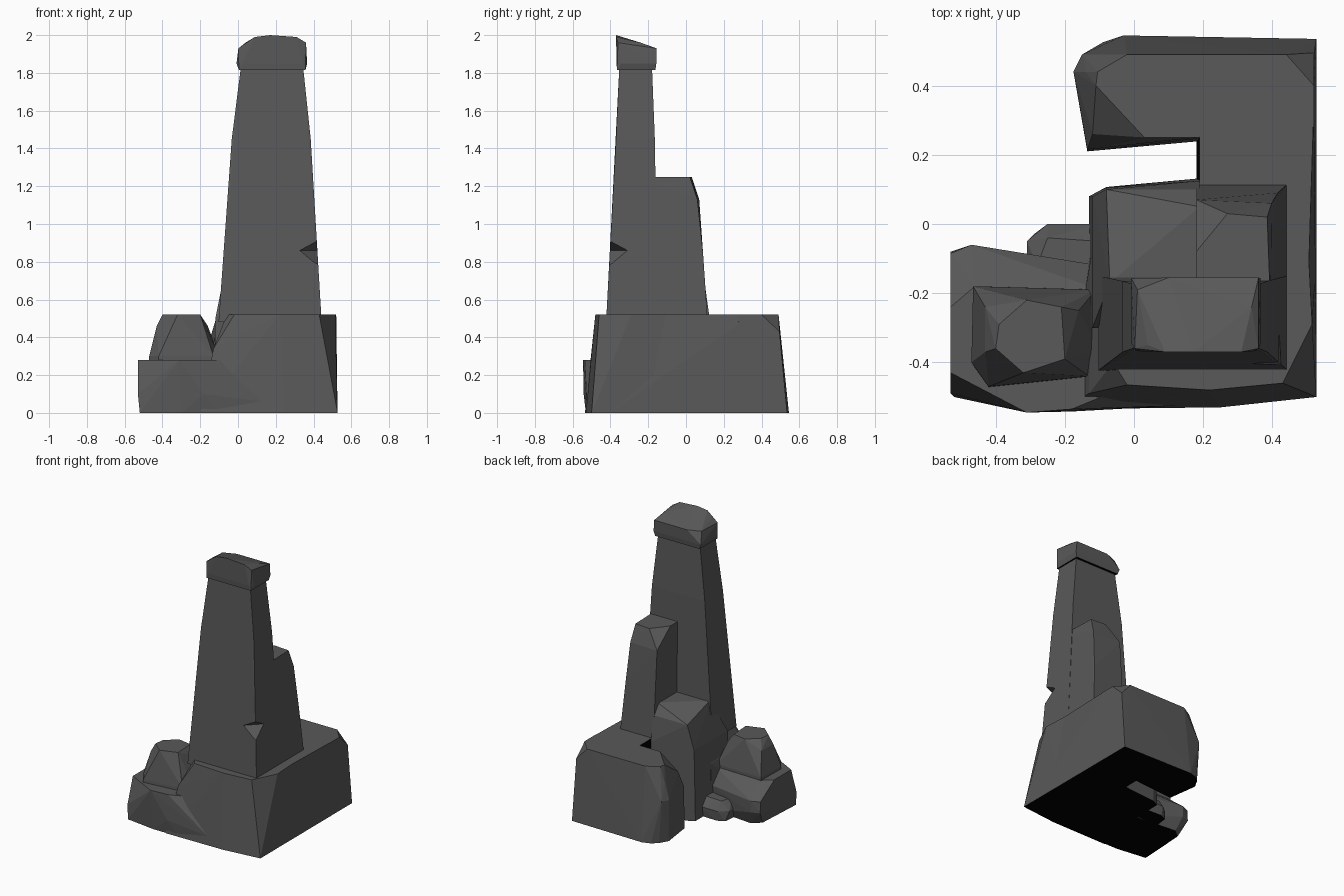
import bpy, bmesh


def material(name, v):
    m = bpy.data.materials.new(name)
    m.diffuse_color = (v, v, v, 1)
    return m


stone = material("dark grey stone", 0.1)
black = material("black underside", 0.0)


def rock(name, *levels):
    """Flat-faced convex rock from (height, outline points) levels."""
    bm = bmesh.new()
    for z, pts in levels:
        for x, y in pts:
            bm.verts.new((x, y, z))
    bmesh.ops.convex_hull(bm, input=bm.verts[:])
    loose = [v for v in bm.verts if not v.link_faces]
    bmesh.ops.delete(bm, geom=loose, context='VERTS')
    bmesh.ops.dissolve_limit(bm, angle_limit=0.02, verts=bm.verts[:], edges=bm.edges[:])
    bmesh.ops.recalc_face_normals(bm, faces=bm.faces[:])
    me = bpy.data.meshes.new(name)
    bm.to_mesh(me)
    bm.free()
    me.materials.append(stone)
    me.materials.append(black)
    ob = bpy.data.objects.new(name, me)
    bpy.context.collection.objects.link(ob)
    return ob


def combine(target, others, op='UNION'):
    """Merge (or carve) other rocks with the target and remove them."""
    for o in others:
        m = target.modifiers.new("merge", 'BOOLEAN')
        m.operation, m.object, m.solver = op, o, 'EXACT'
        bpy.context.view_layer.objects.active = target
        bpy.ops.object.modifier_apply(modifier=m.name)
        bpy.data.objects.remove(o)


# Base: front, right and back blocks around an open gap
front = rock("rock_formation",
    (0, [(-.2, -.535), (.1, -.52), (.25, -.53), (.527, -.5), (.527, -.1), (-.13, -.1)]),
    (.34, [(-.13, -.49), (-.125, -.1)]),
    (.52, [(-.02, -.465), (.22, -.48), (.43, -.46), (.515, -.29), (.505, -.1), (-.05, -.1), (-.06, -.4)]))
right = rock("right_block",
    (0, [(.18, -.4), (.527, -.4), (.527, .35), (.18, .35)]),
    (.52, [(.19, -.4), (.5, -.28), (.49, -.2), (.52, .35), (.19, .35)]))
back = rock("back_block",
    (0, [(-.135, .21), (-.165, .43), (-.13, .49), (-.09, .525), (-.03, .545), (.2, .54), (.527, .535), (.527, .27), (.185, .24)]),
    (.3, [(-.135, .215), (-.175, .44), (-.15, .49)]),
    (.42, [(-.12, .26), (-.14, .44)]),
    (.43, [(.521, .495)]),
    (.52, [(-.11, .4), (-.105, .44), (-.02, .49), (.44, .49), (.52, .4), (.52, .28), (.18, .25), (.03, .25)]))

# Low shoulder at the back of the pillar
foot = rock("shoulder",
    (0, [(-.13, -.3), (-.13, .08), (-.08, .107), (.19, .132), (.19, -.3)]),
    (.5, [(-.12, -.3), (-.12, .08), (-.08, .105), (.19, .125)]),
    (.68, [(-.08, -.17), (-.08, .1), (.19, .1)]),
    (.75, [(-.07, -.17), (.19, -.17), (.19, .05)]))

# Main tapering pillar
pillar = rock("pillar",
    (.48, [(-.103, -.423), (.443, -.423), (.443, -.15), (-.103, -.15)]),
    (.85, [(-.07, -.393), (.415, -.393), (.415, -.155), (-.07, -.155)]),
    (1.45, [(-.033, -.37), (.385, -.37), (.385, -.165), (-.033, -.165)]),
    (1.83, [(.015, -.353), (.345, -.353), (.345, -.18), (.015, -.18)]))

# Stepped buttress behind the pillar
step = rock("buttress",
    (.48, [(.18, -.25), (.443, -.25), (.443, .115), (.18, .115)]),
    (.85, [(.18, -.25), (.415, -.25), (.415, .09), (.18, .09)]),
    (1.13, [(.18, -.25), (.401, -.25), (.398, .06), (.18, .07)]),
    (1.25, [(.18, -.25), (.395, -.25), (.385, .02), (.27, .03), (.18, -.08)]))

# Front-left ledge, boulder and pebble
ledge = rock("ledge",
    (0, [(-.52, -.5), (-.3, -.53), (-.1, -.53), (-.1, -.13), (-.44, -.1), (-.5, -.15)]),
    (.06, [(.13, -.525)]),
    (.1, [(-.53, -.49), (-.53, -.08), (-.47, -.06), (-.18, -.542), (-.3, -.09)]),
    (.18, [(-.53, -.085), (-.47, -.06), (-.31, -.09), (-.1, -.12)]),
    (.28, [(-.53, -.43), (-.53, -.24), (-.46, -.18), (-.1, -.19), (-.07, -.49), (-.18, -.535), (-.31, -.545)]))
boulder = rock("boulder",
    (.2, [(-.47, -.4), (-.465, -.18), (-.1, -.19), (-.1, -.44), (-.42, -.475)]),
    (.3, [(-.47, -.4), (-.465, -.18), (-.11, -.19), (-.1, -.36), (-.13, -.44), (-.42, -.47)]),
    (.46, [(-.43, -.37), (-.43, -.24), (-.16, -.25)]),
    (.52, [(-.39, -.29), (-.31, -.22), (-.21, -.24), (-.2, -.39), (-.32, -.43), (-.4, -.36)]))
pebble = rock("pebble",
    (0, [(-.3, -.12), (-.29, -.03), (-.24, -.005), (-.1, -.01), (-.1, -.12)]),
    (.07, [(-.31, -.1), (-.31, -.05), (-.25, 0), (-.1, 0)]),
    (.13, [(-.28, -.12), (-.25, -.04), (-.1, -.05), (-.1, -.12)]))
combine(front, [right, back, foot, pillar, step, ledge, boulder, pebble])

# Chip in the pillar's front right corner
chip = rock("chip", (.78, [(.425, -.405)]), (.86, [(.32, -.41), (.43, -.3), (.46, -.45)]),
            (.91, [(.42, -.4)]))
combine(front, [chip], 'DIFFERENCE')

# Cap stone with a top sloping down to the back
cap = rock("cap_stone",
    (1.815, [(.005, -.365), (.357, -.365), (.357, -.162), (.005, -.162)]),
    (1.85, [(-.008, -.345), (.02, -.368), (.345, -.368), (.366, -.345), (.366, -.157), (-.008, -.157)]),
    (1.93, [(.002, -.36), (.36, -.155), (.1, -.155), (.26, -.155), (.01, -.19)]),
    (1.96, [(.04, -.35), (.36, -.36), (.34, -.24)]),
    (1.99, [(.09, -.37), (.31, -.37)]),
    (2.0, [(.17, -.37)]))

# Black on flat undersides and on the inner wall of the gap
for ob in (front, cap):
    for p in ob.data.polygons:
        under = p.normal.z < -.95 and (p.center.z < .01 or p.center.z > 1.8)
        gap = p.normal.x < -.9 and .15 < p.center.x < .22 and .12 < p.center.y < .27 and p.center.z < .52
        p.material_index = 1 if under or gap else 0
